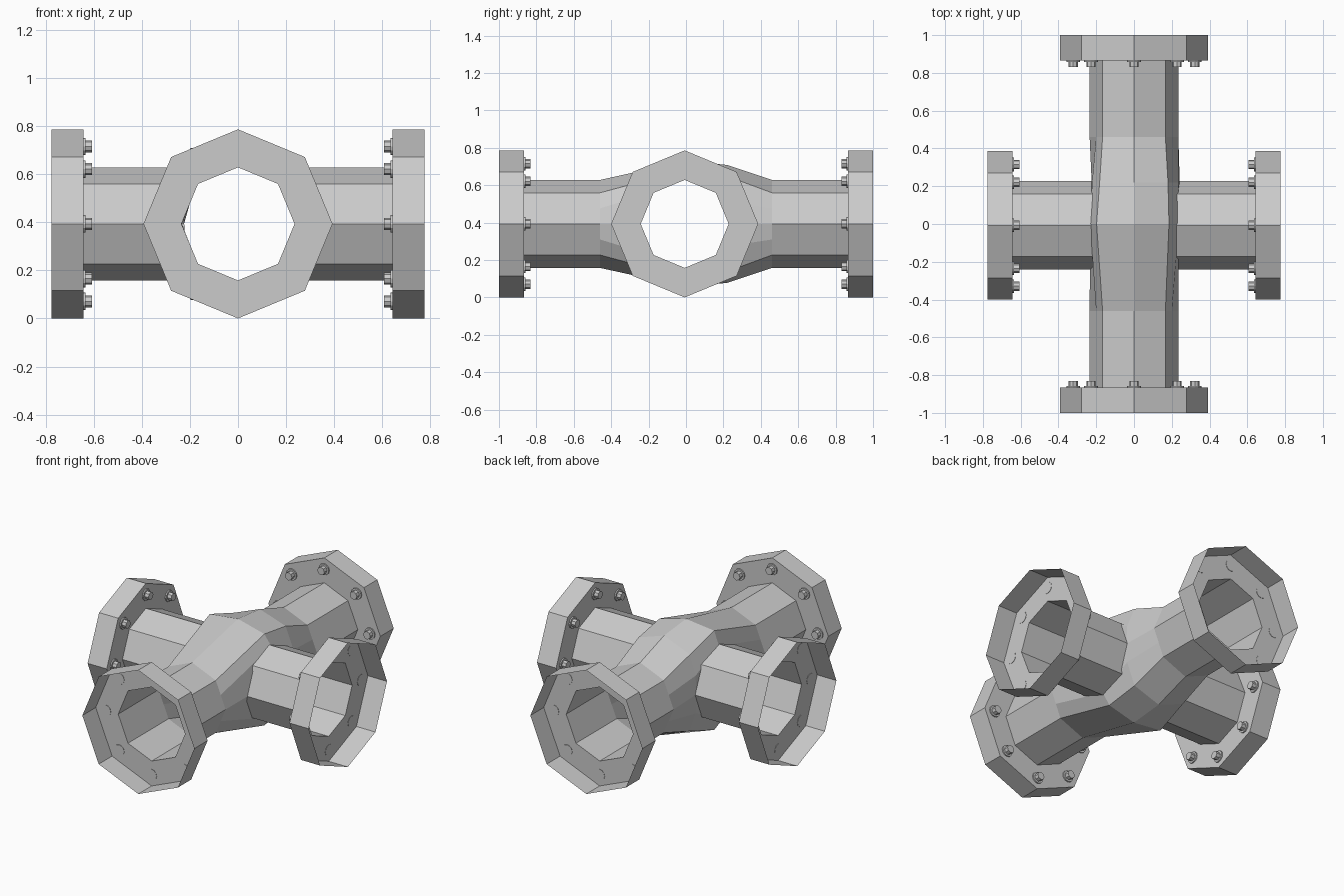
import bpy, bmesh
from math import pi, cos, sin
from mathutils import Matrix, Vector

if "Cube" in bpy.data.objects:
    bpy.data.objects.remove(bpy.data.objects["Cube"])

ZC, R, BORE = 0.393, 0.393, 0.235   # axis height, flange radius, pipe radius
YC = -0.007                         # side branch offset
DEPTH = 0.134                       # flange depth
LY, LX = 1.0, 0.776                 # half lengths of the two runs
PY, PX = LY - DEPTH, LX - DEPTH     # where the pipes meet the flange plates
S = BORE * cos(pi / 4)


def make(name, bm):
    bmesh.ops.recalc_face_normals(bm, faces=bm.faces)
    me = bpy.data.meshes.new(name)
    bm.to_mesh(me)
    bm.free()
    ob = bpy.data.objects.new(name, me)
    bpy.context.collection.objects.link(ob)
    return ob


def skin(bm, rings):
    loops = [[bm.verts.new(p) for p in r] for r in rings]
    for a, b in zip(loops, loops[1:]):
        for i in range(len(a)):
            j = (i + 1) % len(a)
            bm.faces.new((a[i], a[j], b[j], b[i]))
    return loops


def loft(name, rings):
    bm = bmesh.new()
    loops = skin(bm, rings)
    bm.faces.new(loops[0])
    bm.faces.new(loops[-1])
    return make(name, bm)


def section(y, upper):
    # upper half profile right to left, mirrored below the axis
    pts = upper + [(x, -z) for x, z in reversed(upper[1:-1])]
    return [(x, y, ZC + z) for x, z in pts]


# main run with the lopsided central bulge, walls near vertical at the branches
M = (BORE + S) / 2
pipe = [(BORE, 0), (M, S / 2), (S, S), (0, BORE), (-S, S), (-M, S / 2), (-BORE, 0)]
bulge = [(0.236, 0), (0.234, 0.225), (0.185, 0.29), (0, 0.337),
         (-0.198, 0.315), (-0.232, 0.225), (-0.232, 0)]
shoulder = [(0.242, 0), (0.236, 0.12), (0.18, 0.255), (0, 0.315),
            (-0.182, 0.243), (-0.222, 0.12), (-0.224, 0)]
body = loft("pipe_cross", [section(-PY, pipe), section(-0.46, pipe), section(0, bulge),
                           section(0.22, shoulder), section(0.46, pipe), section(PY, pipe)])

# side branches, joined into the main run
branch = loft("branch_cutter", [[(x, YC + BORE * cos(k * pi / 4), ZC + BORE * sin(k * pi / 4))
                                 for k in range(8)] for x in (-PX, PX)])
branch.hide_render = True
mod = body.modifiers.new("join", 'BOOLEAN')
mod.operation, mod.solver, mod.object = 'UNION', 'EXACT', branch
dg = bpy.context.evaluated_depsgraph_get()
bm = bmesh.new()
bm.from_mesh(bpy.data.meshes.new_from_object(body.evaluated_get(dg)))
for ob in (body, branch):
    bpy.data.objects.remove(ob)

# open the four pipe ends
ends = [f for f in bm.faces if abs(f.calc_center_median().y) > PY - 0.001
        or abs(f.calc_center_median().x) > PX - 0.001]
bmesh.ops.delete(bm, geom=ends, context='FACES')
make("pipe_cross", bm)


def flange(name, mat):
    # open cup: rim wall and back plate; local +z points outward, rim at z = 0
    bm = bmesh.new()
    skin(bm, [[(r * cos(k * pi / 4), r * sin(k * pi / 4), z) for k in range(8)]
              for r, z in ((R, 0), (R, -DEPTH), (BORE, -DEPTH))])
    bm.transform(mat)
    make(name, bm)


def bolts(name, mat):
    bm = bmesh.new()
    # washer through the plate, nut: (radius, z top, z bottom, sides)
    parts = [(0.036, -DEPTH + 0.002, -DEPTH - 0.008, 12), (0.025, -DEPTH, -DEPTH - 0.035, 8)]
    for k in range(8):
        x, y = 0.322 * cos(k * pi / 4), 0.322 * sin(k * pi / 4)
        for r, top, bot, n in parts:
            bmesh.ops.create_cone(bm, cap_ends=True, segments=n, radius1=r, radius2=r,
                                  depth=top - bot,
                                  matrix=Matrix.Translation((x, y, (top + bot) / 2)))
    bm.transform(mat)
    make(name, bm)


# flanges and bolts on all four ends
up = Vector((0, 0, 1))
for side, d, dist, off in (("front", (0, -1, 0), LY, 0), ("back", (0, 1, 0), LY, 0),
                           ("left", (-1, 0, 0), LX, YC), ("right", (1, 0, 0), LX, YC)):
    d = Vector(d)
    rot = Matrix((up, d.cross(up), d)).transposed().to_4x4()
    m = Matrix.Translation(d * dist + Vector((0, off, ZC))) @ rot
    flange(side + "_flange", m)
    bolts(side + "_bolts", m)
